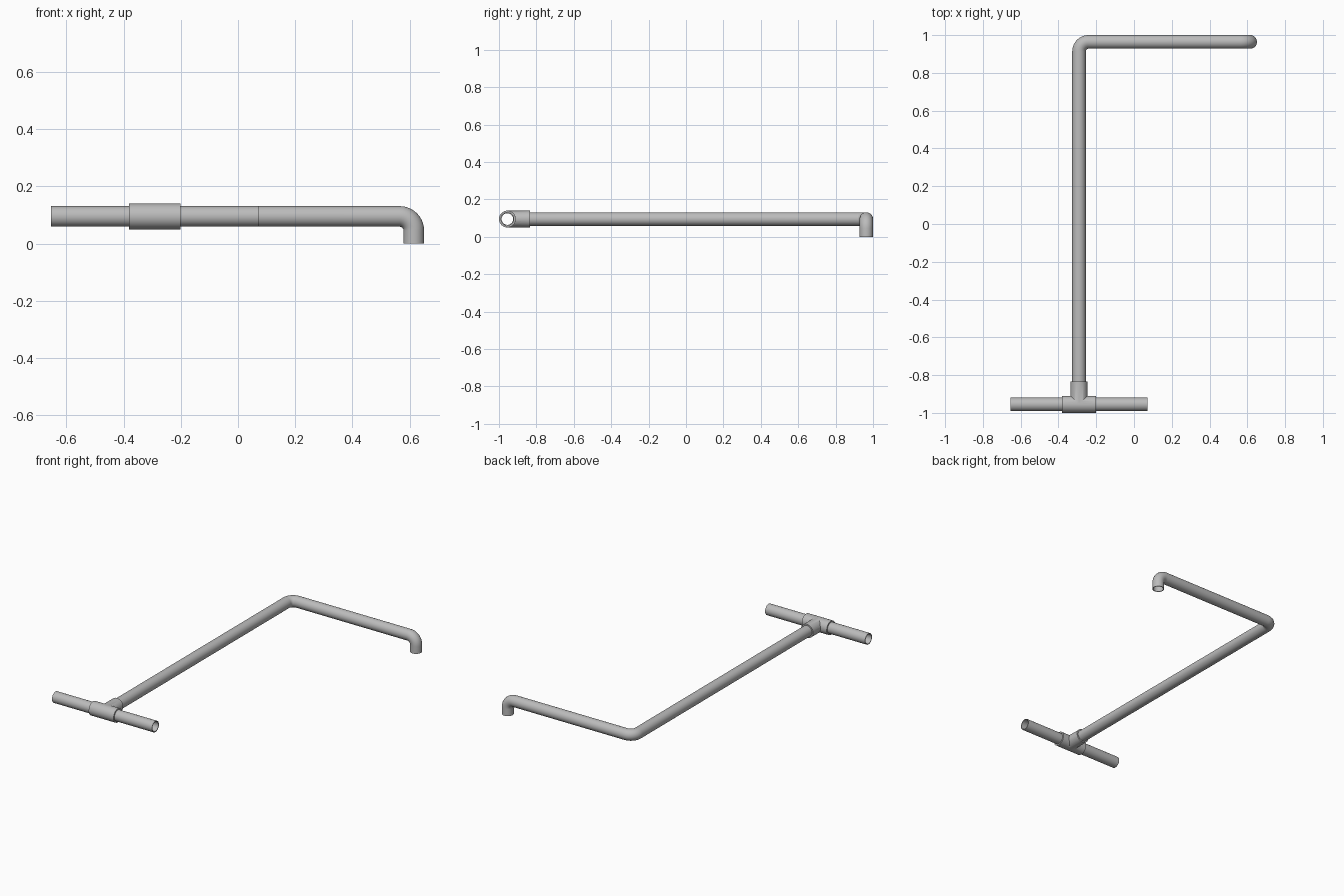
import bpy, bmesh, math
from mathutils import Vector

if "Cube" in bpy.data.objects:
    bpy.data.objects.remove(bpy.data.objects["Cube"])

PIPE_R, BORE_R, TEE_R = 0.036, 0.031, 0.045
Z, BAR_Y, STEM_X, TOP_Y, SPOUT_X = 0.095, -0.955, -0.291, 0.964, 0.615
SIDES, BEND_R, BEND_STEPS = 32, 0.05, 10

grey = bpy.data.materials.new("pipe grey")
grey.diffuse_color = (0.5, 0.5, 0.5, 1)
grey.use_nodes = True
grey.node_tree.nodes["Principled BSDF"].inputs["Base Color"].default_value = grey.diffuse_color


def rounded(points):
    """Path through the points, with every corner turned into an arc."""
    pts = [Vector(p) for p in points]
    path = [pts[0]]
    for a, b, c in zip(pts, pts[1:], pts[2:]):
        u, v = (b - a).normalized(), (c - b).normalized()
        centre = b - u * BEND_R + v * BEND_R
        for i in range(BEND_STEPS + 1):
            t = math.pi / 2 * i / BEND_STEPS
            path.append(centre + BEND_R * (u * math.sin(t) - v * math.cos(t)))
    return path + [pts[-1]]


def finish(ob):
    if not ob.data.materials:
        ob.data.materials.append(grey)
    bpy.ops.object.select_all(action='DESELECT')
    ob.select_set(True)
    bpy.context.view_layer.objects.active = ob
    bpy.ops.object.shade_smooth_by_angle(angle=math.radians(35))


def tube(name, points, outer, inner=0):
    """Sweep a ring along the path: hollow if inner is given, else solid."""
    path = rounded(points)
    n = len(path)
    tangents = [(path[min(i + 1, n - 1)] - path[max(i - 1, 0)]).normalized()
                for i in range(n)]
    # straight ends keep their own direction where they meet the arcs
    if n > 2:
        step = BEND_STEPS + 1
        for k in range((n - 2) // step):
            s, e = 1 + k * step, (k + 1) * step
            tangents[s] = (path[s] - path[s - 1]).normalized()
            tangents[e] = (path[e + 1] - path[e]).normalized()
    bm = bmesh.new()
    normal = tangents[0].orthogonal().normalized()
    shells = [[], []]
    for i, (p, t) in enumerate(zip(path, tangents)):
        if i:
            normal = tangents[i - 1].rotation_difference(t) @ normal
        side = t.cross(normal)
        for shell, r in zip(shells, (outer, inner)):
            if r:
                shell.append([bm.verts.new(p + r * (
                    normal * math.cos(2 * math.pi * j / SIDES)
                    + side * math.sin(2 * math.pi * j / SIDES)))
                    for j in range(SIDES)])

    def bridge(a, b):
        for j in range(SIDES):
            k = (j + 1) % SIDES
            bm.faces.new((a[j], a[k], b[k], b[j]))

    for shell in shells:
        for a, b in zip(shell, shell[1:]):
            bridge(a, b)
    if inner:
        bridge(shells[0][0], shells[1][0])
        bridge(shells[0][-1], shells[1][-1])
    else:
        bm.faces.new(shells[0][0])
        bm.faces.new(shells[0][-1])
    bmesh.ops.recalc_face_normals(bm, faces=bm.faces)
    me = bpy.data.meshes.new(name)
    bm.to_mesh(me)
    bm.free()
    ob = bpy.data.objects.new(name, me)
    bpy.context.collection.objects.link(ob)
    finish(ob)
    return ob


# Long bent pipe: stem, corner, arm and downturned spout
tube("bent_pipe", [(STEM_X, BAR_Y + 0.06, Z), (STEM_X, TOP_Y, Z),
                   (SPOUT_X, TOP_Y, Z), (SPOUT_X, TOP_Y, 0)], PIPE_R, BORE_R)

# Two short pipes either side of the tee
for name, s in (("left_pipe", -1), ("right_pipe", 1)):
    tube(name, [(STEM_X + s * 0.045, BAR_Y, Z),
                (STEM_X + s * 0.362, BAR_Y, Z)], PIPE_R, BORE_R)

# Tee fitting: two joined sleeves, bored out to take the pipes
def crossing(name, reach, stem_end, r):
    bar = tube(name + "_bar", [(STEM_X - reach, BAR_Y, Z),
                               (STEM_X + reach, BAR_Y, Z)], r)
    stem = tube(name + "_stem", [(STEM_X, BAR_Y, Z), (STEM_X, stem_end, Z)], r * 0.995)
    return bar, stem


tee, branch = crossing("tee", 0.09, -0.835, TEE_R)
tee.name = "tee_fitting"
cutters = crossing("bore", 0.2, -0.7, PIPE_R + 0.0005)
for other, op in ((branch, 'UNION'), (cutters[0], 'DIFFERENCE'),
                  (cutters[1], 'DIFFERENCE')):
    mod = tee.modifiers.new(op.lower(), 'BOOLEAN')
    mod.operation, mod.object, mod.solver = op, other, 'EXACT'
bpy.context.view_layer.update()
result = bpy.data.meshes.new_from_object(
    tee.evaluated_get(bpy.context.evaluated_depsgraph_get()))
tee.modifiers.clear()
tee.data = result
for helper in (branch, *cutters):
    bpy.data.objects.remove(helper)
finish(tee)
